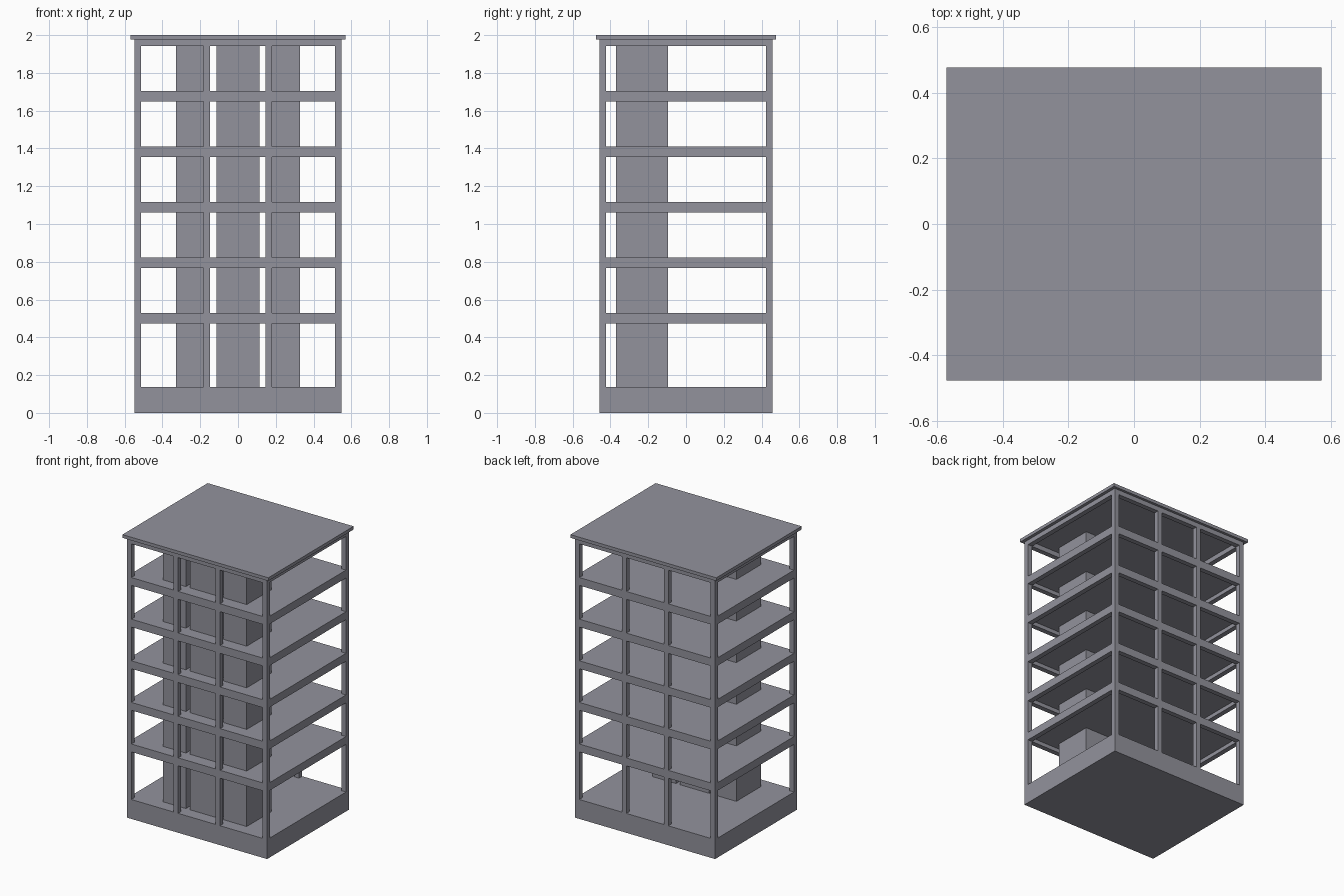
import bpy, bmesh
from mathutils import Vector

if "Cube" in bpy.data.objects:
    bpy.data.objects.remove(bpy.data.objects["Cube"])

# dark slate grey for the whole building
slate = bpy.data.materials.new("slate_grey")
slate.diffuse_color = (0.29, 0.29, 0.335, 1)
slate.use_nodes = True
slate.node_tree.nodes["Principled BSDF"].inputs["Base Color"].default_value = slate.diffuse_color


def boxes(name, items):
    """One object from a list of (x0, x1, y0, y1, z0, z1) boxes."""
    bm = bmesh.new()
    for x0, x1, y0, y1, z0, z1 in items:
        verts = bmesh.ops.create_cube(bm, size=1)["verts"]
        size = Vector((x1 - x0, y1 - y0, z1 - z0))
        mid = Vector((x0 + x1, y0 + y1, z0 + z1)) / 2
        for v in verts:
            v.co = v.co * size + mid
    mesh = bpy.data.meshes.new(name)
    bm.to_mesh(mesh)
    bm.free()
    mesh.materials.append(slate)
    obj = bpy.data.objects.new(name, mesh)
    bpy.context.collection.objects.link(obj)
    return obj


X, Y = 0.548, 0.458        # outer half sizes
C = 0.035                  # column and beam width
BASE, ROOF = 0.137, 1.977
FLOORS = [0.529 + 0.294 * i for i in range(5)]
BEAM, SLAB = 0.056, 0.028
COLS = [-X + C / 2, -0.165, 0.163, X - C / 2]

# base plinth and overhanging roof
boxes("base", [(-X, X, -Y, Y, 0, BASE)])
boxes("roof", [(-0.57, 0.57, -0.476, 0.476, ROOF, 2.0)])

# columns on the front and back
for side, y0 in (("front", -Y), ("back", Y - C)):
    for i, x in enumerate(COLS):
        boxes(f"{side}_column_{i}",
              [(x - C / 2, x + C / 2, y0, y0 + C, BASE, ROOF)])

# floor slabs, each with a ring of edge beams; the top ring carries the roof
for i, top in enumerate(FLOORS + [ROOF]):
    low = 1.943 if top == ROOF else top - BEAM
    if top != ROOF:
        boxes(f"floor_slab_{i}", [(-X + C, X - C, -Y + C, Y - C, top - SLAB, top)])
    ring = []
    for y0 in (-Y, Y - C):
        for a, b in zip(COLS, COLS[1:]):
            ring.append((a + C / 2, b - C / 2, y0, y0 + C, low, top))
    for x0 in (-X, X - C):
        ring.append((x0, x0 + C, -Y + C, Y - C, low, top))
    boxes(f"edge_beams_{i}", ring)

# lift and stair shafts, one piece per storey
levels = [BASE] + FLOORS
ceilings = [f - SLAB for f in FLOORS] + [ROOF]
for name, x0, x1 in (("left_shaft", -0.327, -0.148),
                     ("lift_shaft", -0.115, 0.115),
                     ("right_shaft", 0.145, 0.327)):
    boxes(name, [(x0, x1, -0.37, -0.095, a, b) for a, b in zip(levels, ceilings)])
